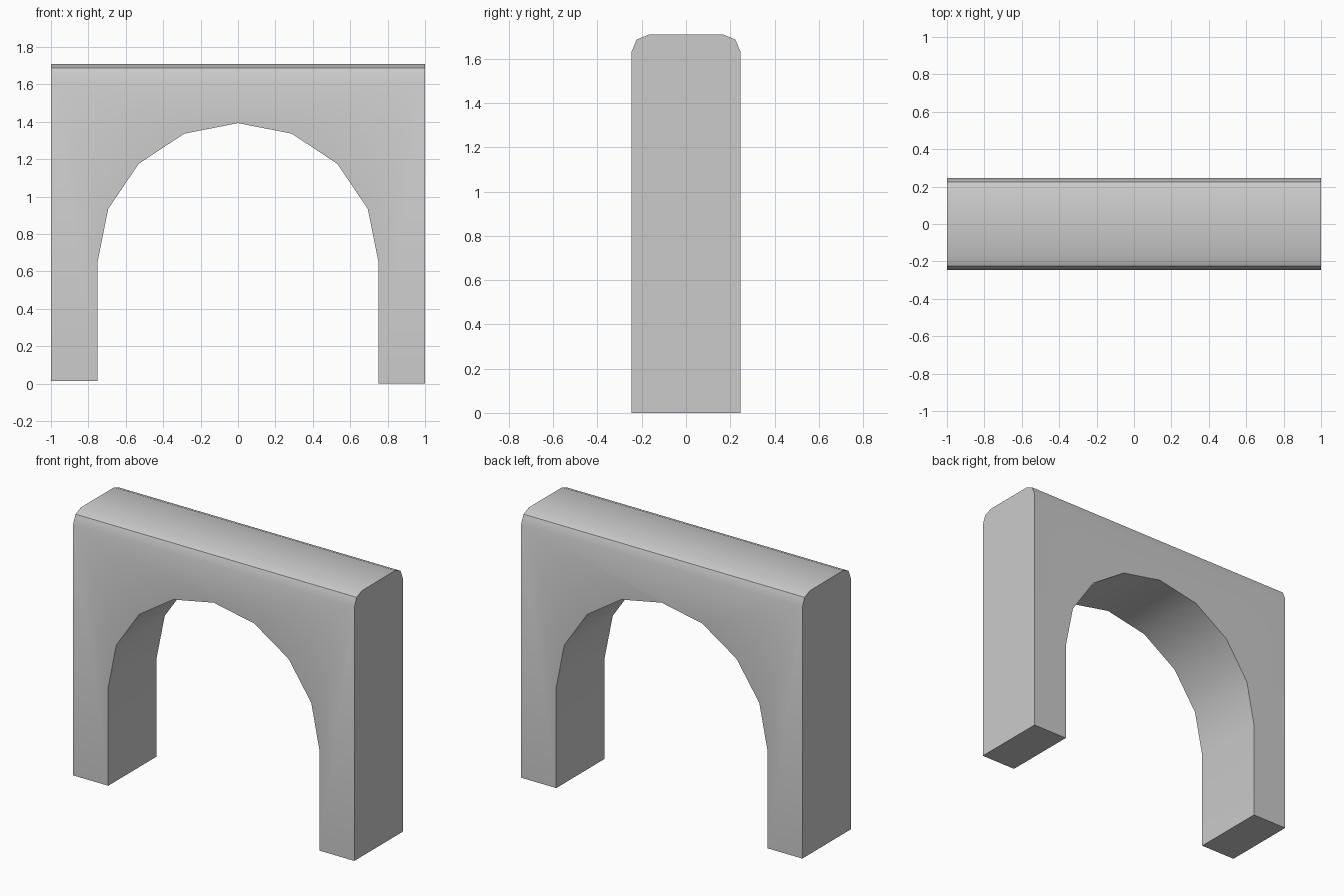
import bpy, bmesh
from math import sin, cos, pi, radians

if "Cube" in bpy.data.objects:
    bpy.data.objects.remove(bpy.data.objects["Cube"])

HALF_Y, TOP, R, SPRING = 0.246, 1.709, 0.751, 0.65

# Front outline: two legs joined by an eight-segment arch opening
outline = [(1, 0), (1, TOP), (-1, TOP), (-1, 0.015), (-R, 0.015)]
outline += [(-R * cos(pi * i / 8), SPRING + 0.743 * sin(pi * i / 8)) for i in range(9)]
outline += [(R, 0)]

# Extrude the outline through the depth
bm = bmesh.new()
face = bm.faces.new([bm.verts.new((x, -HALF_Y, z)) for x, z in outline])
ext = bmesh.ops.extrude_face_region(bm, geom=[face], use_keep_orig=True)
moved = [g for g in ext["geom"] if isinstance(g, bmesh.types.BMVert)]
bmesh.ops.translate(bm, verts=moved, vec=(0, 2 * HALF_Y, 0))
bmesh.ops.recalc_face_normals(bm, faces=bm.faces[:])

# Rounded long top edges
top_edges = [e for e in bm.edges
             if all(v.co.z > TOP - 0.01 for v in e.verts)
             and abs(e.verts[0].co.x - e.verts[1].co.x) > 1]
bmesh.ops.bevel(bm, geom=top_edges, offset=0.077, offset_type='OFFSET',
                segments=2, profile=0.5, affect='EDGES')
bmesh.ops.recalc_face_normals(bm, faces=bm.faces[:])

mesh = bpy.data.meshes.new("archway")
bm.to_mesh(mesh)
bm.free()
arch = bpy.data.objects.new("archway", mesh)
bpy.context.collection.objects.link(arch)

# Smooth shading, sharp corners kept
bpy.context.view_layer.objects.active = arch
arch.select_set(True)
bpy.ops.object.shade_smooth_by_angle(angle=radians(30))
